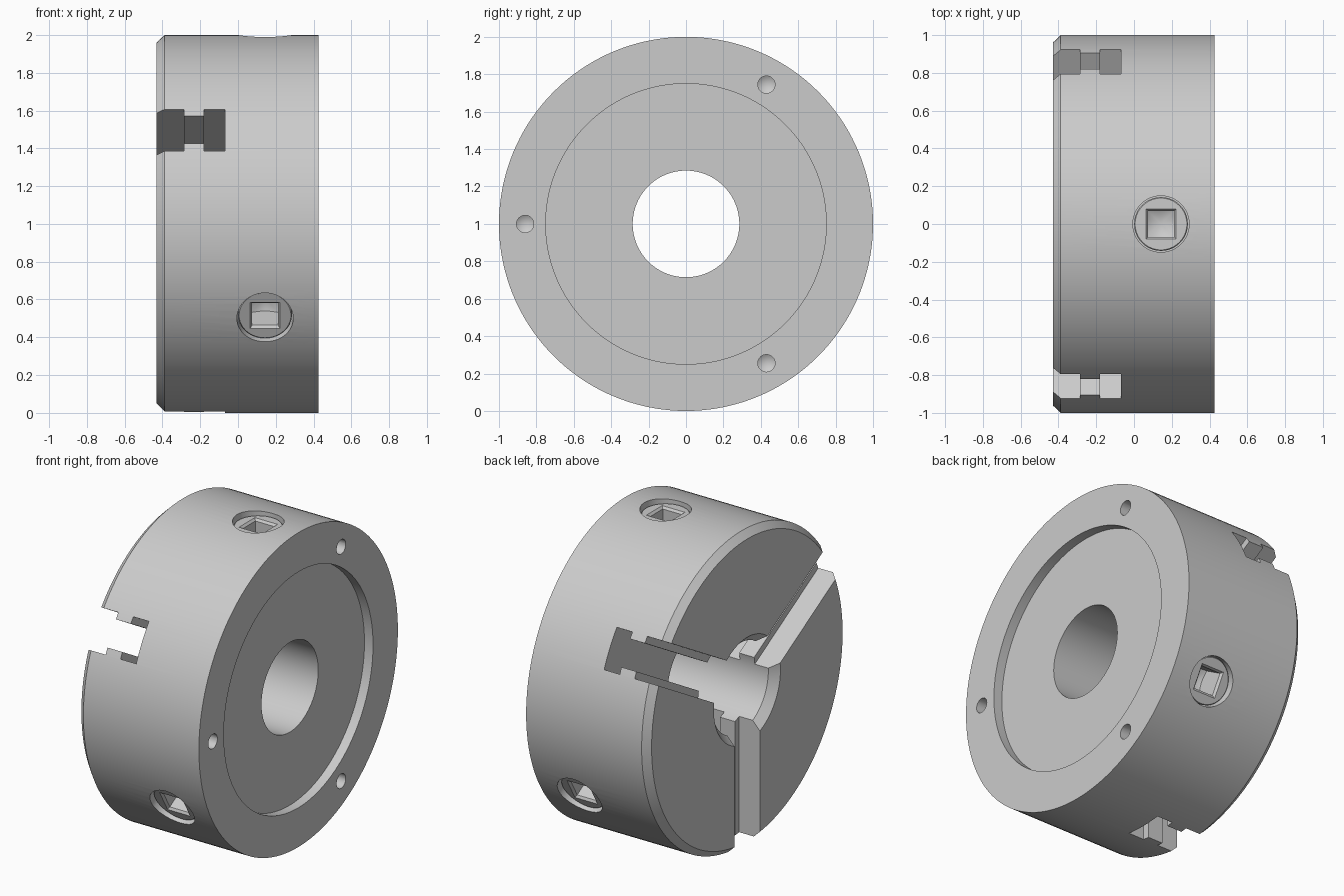
import bpy, bmesh
from math import radians, tau
from mathutils import Matrix, Vector

old = bpy.data.objects.get("Cube")
if old:
    bpy.data.objects.remove(old, do_unlink=True)

steel = bpy.data.materials.new("machined_steel")
steel.use_nodes = True
GREY = (0.6, 0.6, 0.6, 1)
steel.diffuse_color = GREY
steel.node_tree.nodes["Principled BSDF"].inputs["Base Color"].default_value = GREY

CENTRE = Matrix.Translation((0, 0, 1))
ALONG_X = CENTRE @ Matrix.Rotation(radians(90), 4, 'Y')


def radial(angle, x=0):
    """Frame whose local z points outward from the disc axis."""
    return CENTRE @ Matrix.Rotation(radians(angle), 4, 'X') @ Matrix.Translation((x, 0, 0))


def finish(bm, name, matrix):
    bmesh.ops.remove_doubles(bm, verts=bm.verts, dist=1e-5)
    bmesh.ops.recalc_face_normals(bm, faces=bm.faces)
    bm.transform(matrix)
    mesh = bpy.data.meshes.new(name)
    bm.to_mesh(mesh)
    bm.free()
    mesh.materials.append(steel)
    obj = bpy.data.objects.new(name, mesh)
    bpy.context.collection.objects.link(obj)
    return obj


def lathe(name, profile, matrix, steps, closed=False):
    """Revolve (radius, height) points about local z."""
    bm = bmesh.new()
    verts = [bm.verts.new((r, 0, h)) for r, h in profile]
    pairs = list(zip(verts, verts[1:]))
    if closed:
        pairs.append((verts[-1], verts[0]))
    edges = [bm.edges.new(p) for p in pairs]
    bmesh.ops.spin(bm, geom=verts + edges, cent=(0, 0, 0), axis=(0, 0, 1),
                   angle=tau, steps=steps, use_merge=False)
    return finish(bm, name, matrix)


def prism(name, outline, low, high, matrix, top_scale=1):
    """Extrude an xy outline along local z, optionally tapered."""
    bm = bmesh.new()
    face = bm.faces.new([bm.verts.new((x, y, low)) for x, y in outline])
    new = bmesh.ops.extrude_face_region(bm, geom=[face])["geom"]
    for v in new:
        if isinstance(v, bmesh.types.BMVert):
            v.co = Vector((v.co.x * top_scale, v.co.y * top_scale, high))
    return finish(bm, name, matrix)


def boolean(target, tool, operation='DIFFERENCE'):
    mod = target.modifiers.new("cut", 'BOOLEAN')
    mod.operation = operation
    mod.solver = 'EXACT'
    mod.object = tool
    bpy.context.view_layer.objects.active = target
    bpy.ops.object.modifier_apply(modifier=mod.name)
    bpy.data.objects.remove(tool, do_unlink=True)


def square(s):
    return [(-s, -s), (s, -s), (s, s), (-s, s)]


# Disc body with bore, chamfered front and shallow rear register
BORE, LEFT, RIGHT = 0.285, -0.43, 0.425
body = lathe("chuck_body", [
    (BORE, LEFT + 0.05), (BORE + 0.05, LEFT), (0.96, LEFT), (1, LEFT + 0.042),
    (1, RIGHT), (0.75, RIGHT), (0.75, RIGHT - 0.06), (BORE, RIGHT - 0.06),
], ALONG_X, 144, closed=True)

# Three stepped jaw slots
half = [(-0.6, 0.1275), (-0.285, 0.1275), (-0.285, 0.085),
        (-0.18, 0.085), (-0.18, 0.1275), (-0.07, 0.1275)]
slot = half + [(x, -y) for x, y in reversed(half)]
for angle in (60, 180, 300):
    boolean(body, prism("slot_cutter", slot, 0.1, 1.2, radial(angle)))

# Three drilled mounting holes in the rear face
drill = [(0, RIGHT - 0.22), (0.046, RIGHT - 0.19), (0.046, RIGHT + 0.1), (0, RIGHT + 0.1)]
for angle in (90, 210, 330):
    offset = CENTRE @ Matrix.Rotation(radians(angle), 4, 'X') @ Matrix.Translation((0, 0, 0.86))
    boolean(body, lathe("drill_cutter", drill, offset @ Matrix.Rotation(radians(90), 4, 'Y'), 32))

# Three key pinions, each sunk in a round hole and given a square socket
parts = [body]
TOP = 0.968
for number, angle in enumerate((0, 120, 240), 1):
    frame = radial(angle, 0.143)
    hole = [(0, 0.7), (0.149, 0.7), (0.149, 1.2), (0, 1.2)]
    boolean(body, lathe("hole_cutter", hole, frame, 64))

    pinion = lathe(f"key_pinion_{number}", [
        (0, 0.69), (0.142, 0.69), (0.142, TOP - 0.005), (0.137, TOP), (0, TOP),
    ], frame, 64)
    socket = prism("socket_cutter", square(0.068), 0.7, 1.1, frame)
    cone = [(0, 0.77), (0.12, 0.83), (0.12, 1.2), (0, 1.2)]
    boolean(socket, lathe("socket_tip", cone, frame, 48), 'INTERSECT')
    boolean(pinion, socket)
    boolean(pinion, prism("bevel_cutter", square(0.068), TOP - 0.014, TOP + 0.002, frame, 1.2))
    parts.append(pinion)

# Smooth the round walls, keep machined edges crisp
bpy.ops.object.select_all(action='DESELECT')
for part in parts:
    part.select_set(True)
bpy.context.view_layer.objects.active = body
bpy.ops.object.shade_smooth_by_angle(angle=radians(25))
